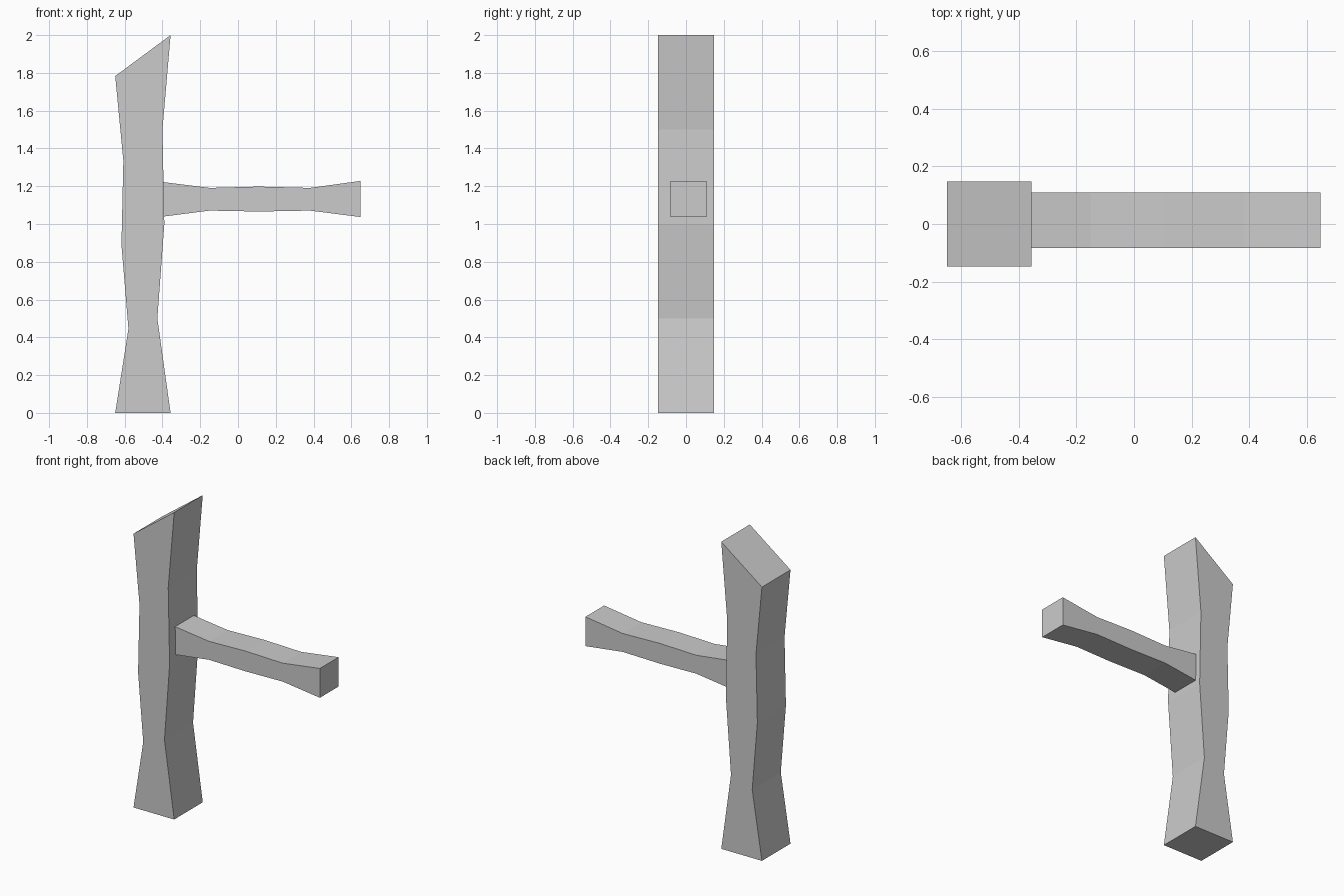
import bpy, bmesh

if "Cube" in bpy.data.objects:
    bpy.data.objects.remove(bpy.data.objects["Cube"])


def extrude_profile(name, lower, upper, y0, y1):
    """Solid between two matching xz outlines, as quad strips, from y0 to y1."""
    bm = bmesh.new()
    rings = []
    for (ax, az), (bx, bz) in zip(lower, upper):
        rings.append([bm.verts.new(p) for p in
                      ((ax, y0, az), (bx, y0, bz), (bx, y1, bz), (ax, y1, az))])
    for r, s in zip(rings, rings[1:]):
        for i in range(4):
            j = (i + 1) % 4
            bm.faces.new((r[i], r[j], s[j], s[i]))
    bm.faces.new(rings[0])
    bm.faces.new(rings[-1][::-1])
    bmesh.ops.recalc_face_normals(bm, faces=bm.faces)
    mesh = bpy.data.meshes.new(name)
    bm.to_mesh(mesh)
    bm.free()
    obj = bpy.data.objects.new(name, mesh)
    bpy.context.collection.objects.link(obj)
    return obj


# Upright post with waisted sides and a slanted top
post_left = [(-0.65, 0), (-0.58, 0.445), (-0.617, 0.89), (-0.607, 1.335), (-0.65, 1.783)]
post_right = [(-0.357, 0), (-0.427, 0.5), (-0.39, 1.0), (-0.40, 1.5), (-0.357, 2.0)]
extrude_profile("post", post_left, post_right, -0.147, 0.147)

# Horizontal rail, flared at both ends, its root buried in the post
xs = [-0.43, -0.15, 0.11, 0.38, 0.648]
rail_bottom = list(zip(xs, [1.035, 1.071, 1.066, 1.071, 1.037]))
rail_top = list(zip(xs, [1.226, 1.191, 1.198, 1.191, 1.228]))
extrude_profile("rail", rail_bottom, rail_top, -0.083, 0.109)
